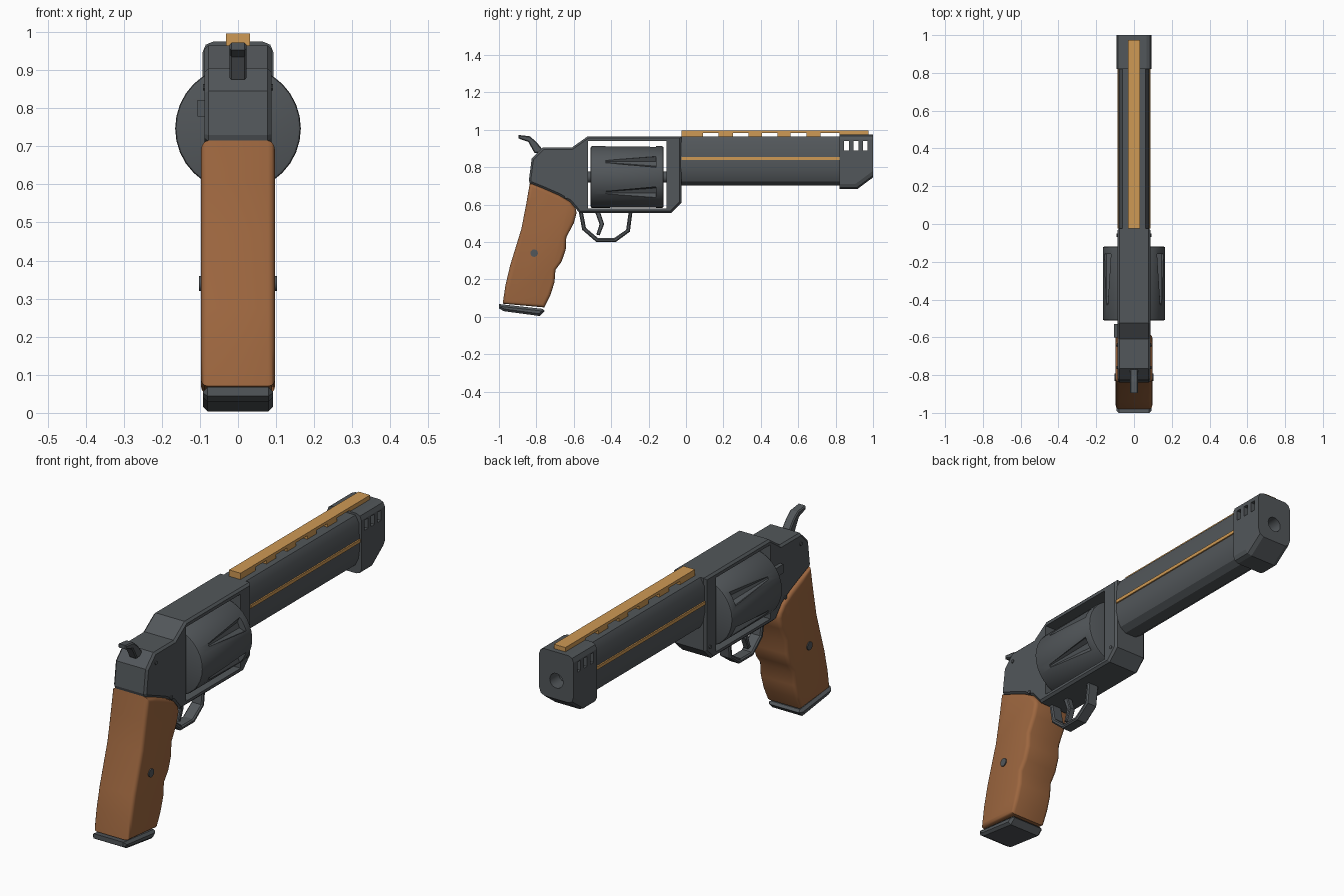
import bpy, bmesh, math
from mathutils import Matrix, Vector

if "Cube" in bpy.data.objects:
    bpy.data.objects.remove(bpy.data.objects["Cube"])


def material(name, rgb):
    m = bpy.data.materials.new(name)
    m.use_nodes = True
    m.diffuse_color = (*rgb, 1)
    m.node_tree.nodes["Principled BSDF"].inputs["Base Color"].default_value = (*rgb, 1)
    return m


steel = material("dark steel", (0.085, 0.095, 0.103))
wood = material("brown wood", (0.34, 0.135, 0.05))
brass = material("brass", (0.62, 0.32, 0.09))


def finish(bm, name, mat, smooth=None):
    bmesh.ops.recalc_face_normals(bm, faces=bm.faces)
    me = bpy.data.meshes.new(name)
    bm.to_mesh(me)
    bm.free()
    me.materials.append(mat)
    ob = bpy.data.objects.new(name, me)
    bpy.context.collection.objects.link(ob)
    if smooth:
        shade(ob, smooth)
    return ob


def shade(ob, angle):
    bpy.ops.object.select_all(action='DESELECT')
    ob.select_set(True)
    bpy.context.view_layer.objects.active = ob
    bpy.ops.object.shade_smooth_by_angle(angle=math.radians(angle))


def slab(name, points, half, mat, bevel=0, segments=1, rule=None, smooth=None):
    """Side profile (y, z) extruded across x, with its rims bevelled."""
    bm = bmesh.new()
    a, b = [[bm.verts.new((x, y, z)) for y, z in points] for x in (-half, half)]
    rims = [bm.faces.new(a), bm.faces.new(b)]
    for i in range(len(a)):
        j = (i + 1) % len(a)
        bm.faces.new((a[i], a[j], b[j], b[i]))
    bmesh.ops.recalc_face_normals(bm, faces=bm.faces)
    if bevel:
        edges = {e for f in rims for e in f.edges
                 if not rule or any(rule(g.normal) for g in e.link_faces)}
        bmesh.ops.bevel(bm, geom=list(edges), offset=bevel, segments=segments,
                        profile=0.5, affect='EDGES', clamp_overlap=True)
    return finish(bm, name, mat, smooth)


def box(name, x, y, z, mat):
    return slab(name, [(y[0], z[0]), (y[1], z[0]), (y[1], z[1]), (y[0], z[1])], x, mat)


def rod(name, start, end, r1, r2, mat, sides=16, bevel=0, smooth=35):
    """Cylinder or cone between two points."""
    a, b = Vector(start), Vector(end)
    turn = (b - a).to_track_quat('Z', 'Y').to_matrix().to_4x4()
    bm = bmesh.new()
    bmesh.ops.create_cone(bm, cap_ends=True, segments=sides, radius1=r1, radius2=r2,
                          depth=(b - a).length, matrix=Matrix.Translation((a + b) / 2) @ turn)
    if bevel:
        edges = [e for e in bm.edges if any(len(f.verts) > 4 for f in e.link_faces)]
        bmesh.ops.bevel(bm, geom=edges, offset=bevel, segments=2, profile=0.5, affect='EDGES')
    return finish(bm, name, mat, smooth)


def cut(target, cutters):
    """Carve the cutters out of the target and discard them."""
    for c in cutters:
        mod = target.modifiers.new("cut", 'BOOLEAN')
        mod.operation, mod.solver, mod.object = 'DIFFERENCE', 'EXACT', c
        c.hide_render = True
    dg = bpy.context.evaluated_depsgraph_get()
    target.data = bpy.data.meshes.new_from_object(target.evaluated_get(dg))
    target.modifiers.clear()
    for c in cutters:
        bpy.data.objects.remove(c)


# Frame with its open cylinder window
seam = [(-.835, .715), (-.76, .685), (-.68, .65), (-.62, .615), (-.59, .58)]
frame = slab("frame", seam + [(-.57, .555), (-.08, .555), (-.025, .61), (-.025, .965),
             (-.525, .965), (-.61, .905), (-.765, .905), (-.825, .845), (-.84, .73)],
             .088, steel, .01)
cut(frame, [box("window_cutter", .3, (-.525, -.105), (.578, .94), steel)])

# Fluted cylinder on its axle
AXIS = .747
drum = rod("cylinder", (0, -.51, AXIS), (0, -.12, AXIS), .165, .165, steel, 32, .008)
flutes = []
for i in range(6):
    a = math.radians(30 + 60 * i)
    c, s = math.cos(a), math.sin(a)
    flutes.append(rod("flute_cutter", (.168 * c, -.43, AXIS + .168 * s),
                      (.168 * c, -.16, AXIS + .168 * s), .008, .036, steel, 8))
cut(drum, flutes)
shade(drum, 30)
rod("cylinder_axle", (0, -.54, AXIS), (0, -.09, AXIS), .03, .03, steel)

# Barrel: flat on top, rounded below
half = [(.06, .965), (.08, .93), (.082, .8), (.076, .755), (.06, .722), (.03, .702)]
bm = bmesh.new()
ring = [bm.verts.new((x, -.03, z)) for x, z in half]
ring += [bm.verts.new((-x, -.03, z)) for x, z in reversed(half)]
cap = bm.faces.new(ring)
out = bmesh.ops.extrude_face_region(bm, geom=[cap], use_keep_orig=True)
bmesh.ops.translate(bm, vec=(0, .86, 0),
                    verts=[v for v in out["geom"] if isinstance(v, bmesh.types.BMVert)])
finish(bm, "barrel", steel, 30)

# Muzzle block with bore and side vents
muzzle = slab("muzzle", [(.82, .975), (1, .975), (1, .745), (.915, .682), (.82, .682)],
              .093, steel, .028, 2, lambda n: abs(n.z) > .3)
vents = [box("vent_cutter", .3, (y, y + .026), (.89, .94), steel) for y in (.845, .895, .945)]
cut(muzzle, vents + [rod("bore_cutter", (0, .93, .835), (0, 1.05, .835), .036, .036, steel, 20)])
cut(muzzle, [rod("inner_bore_cutter", (0, .85, .835), (0, .95, .835), .022, .022, steel, 16)])

# Brass sight rib on feet, and side inlays
box("sight_rib", .031, (-.025, .975), (.982, .996), brass)
feet = [(-.025, .09), (.175, .25), (.335, .405), (.49, .56), (.645, .72), (.82, .975)]
for span in feet:
    box("rib_foot", .031, span, (.955, .984), brass)
box("side_inlay", .088, (-.025, .825), (.839, .855), brass)

# Wooden grip with finger grooves
slab("grip", seam + [(-.585, .555), (-.6, .5), (-.64, .425), (-.643, .36), (-.665, .295),
     (-.698, .25), (-.703, .185), (-.725, .115), (-.757, .05), (-.98, .07), (-.965, .17),
     (-.94, .275), (-.88, .47), (-.853, .61)], .097, wood, .018, 3, None, 40)
slab("butt_plate", [(-1, .068), (-.765, .042), (-.755, .03), (-.782, .004),
     (-.975, .03), (-1, .045)], .092, steel, .014)
rod("grip_screw", (-.102, -.812, .34), (.102, -.812, .34), .02, .02, steel)

# Hammer
slab("hammer", [(-.895, .972), (-.835, .965), (-.8, .935), (-.755, .88), (-.81, .875),
     (-.843, .935), (-.895, .953)], .022, steel, .005)

# Trigger guard and trigger
outer = [(-.575, .57), (-.555, .465), (-.48, .4), (-.375, .4), (-.3, .455), (-.285, .57)]
inner = [(-.305, .57), (-.32, .465), (-.385, .42), (-.47, .42), (-.535, .475), (-.553, .57)]
slab("trigger_guard", outer + inner, .03, steel, .006)
slab("trigger", [(-.49, .57), (-.462, .57), (-.438, .495), (-.462, .435), (-.48, .44),
     (-.462, .495)], .016, steel, .004)

# Cylinder release and frame pins
latch = box("cylinder_release", .011, (-.6, -.53), (.778, .822), steel)
latch.location.x = -.095
for y, z in [(-.06, .62), (-.64, .64), (-.76, .855)]:
    rod("frame_pin", (-.092, y, z), (.092, y, z), .009, .009, steel, 10)
